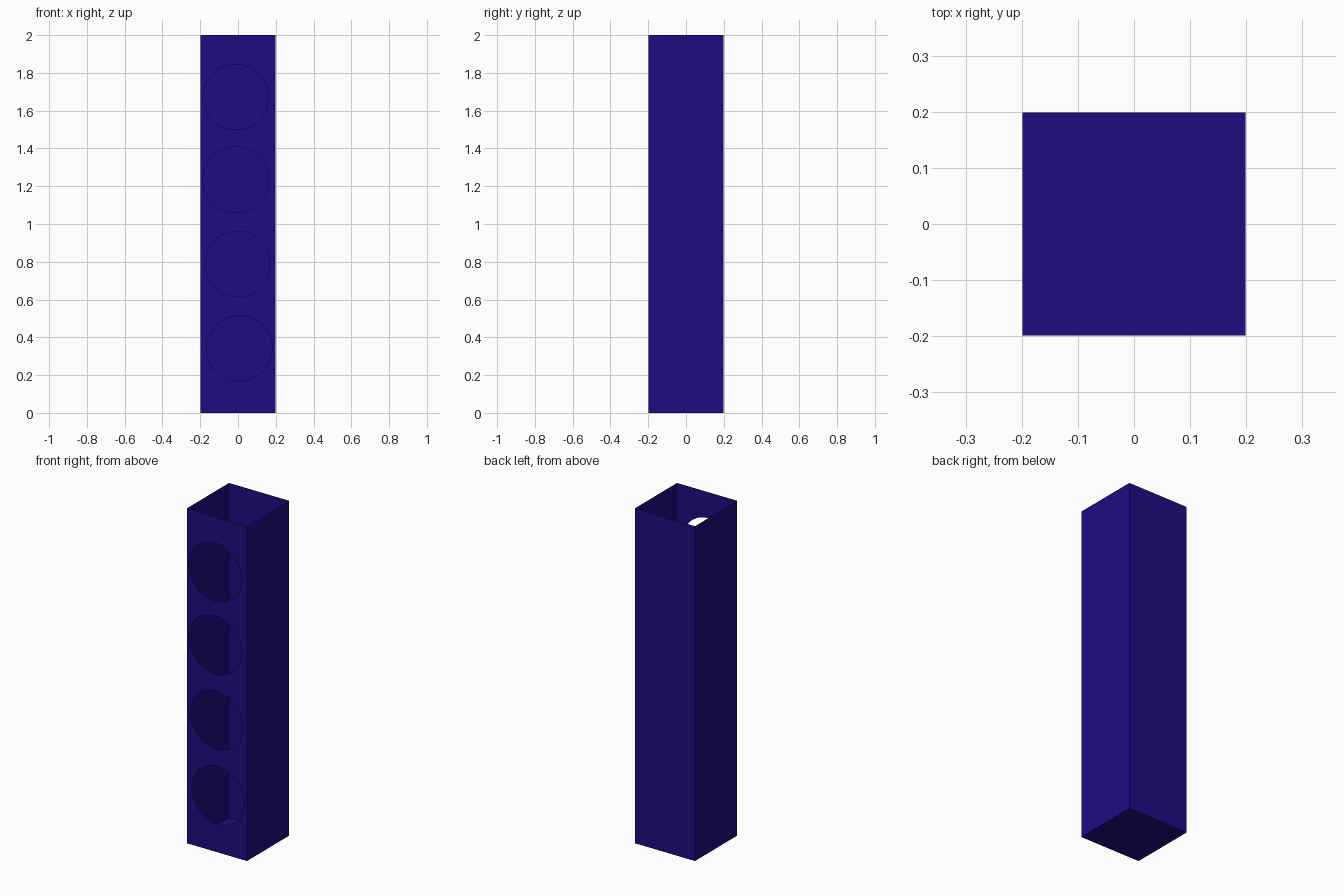
import bpy, bmesh, math

if "Cube" in bpy.data.objects:
    bpy.data.objects.remove(bpy.data.objects["Cube"])

HALF, HEIGHT, RADIUS = 0.199, 2.0, 0.173
HOLES = [(-0.012, 1.672), (-0.012, 1.235), (-0.004, 0.788), (0.008, 0.342)]

mat = bpy.data.materials.new("deep_blue")
mat.diffuse_color = (0.0137, 0.0037, 0.223, 1)
mat.use_nodes = True
mat.node_tree.nodes["Principled BSDF"].inputs["Base Color"].default_value = mat.diffuse_color


def finish(bm, name):
    mesh = bpy.data.meshes.new(name)
    bm.to_mesh(mesh)
    bm.free()
    mesh.materials.append(mat)
    obj = bpy.data.objects.new(name, mesh)
    bpy.context.collection.objects.link(obj)
    return obj


def add_loop(bm, points):
    verts = [bm.verts.new(p) for p in points]
    return [bm.edges.new((v, verts[(i + 1) % len(verts)])) for i, v in enumerate(verts)]


# Box shell: floor, back and two sides, open at the top and the front
bm = bmesh.new()
bmesh.ops.create_cube(bm, size=1)
bmesh.ops.scale(bm, vec=(2 * HALF, 2 * HALF, HEIGHT), verts=bm.verts)
bmesh.ops.translate(bm, vec=(0, 0, HEIGHT / 2), verts=bm.verts)
bm.normal_update()
opened = [f for f in bm.faces if f.normal.z > 0.9 or f.normal.y < -0.9]
bmesh.ops.delete(bm, geom=opened, context='FACES')
finish(bm, "box_shell")

# Front panel: thin sheet with four round openings
bm = bmesh.new()
edges = add_loop(bm, [(-HALF, -HALF, 0), (HALF, -HALF, 0),
                      (HALF, -HALF, HEIGHT), (-HALF, -HALF, HEIGHT)])
for cx, cz in HOLES:
    angles = [math.tau * i / 64 for i in range(64)]
    edges += add_loop(bm, [(cx + RADIUS * math.cos(a), -HALF, cz + RADIUS * math.sin(a))
                           for a in angles])
bmesh.ops.triangle_fill(bm, edges=edges, use_beauty=True, use_dissolve=False,
                        normal=(0, -1, 0))
bm.normal_update()
bmesh.ops.reverse_faces(bm, faces=[f for f in bm.faces if f.normal.y > 0])
finish(bm, "front_panel")
